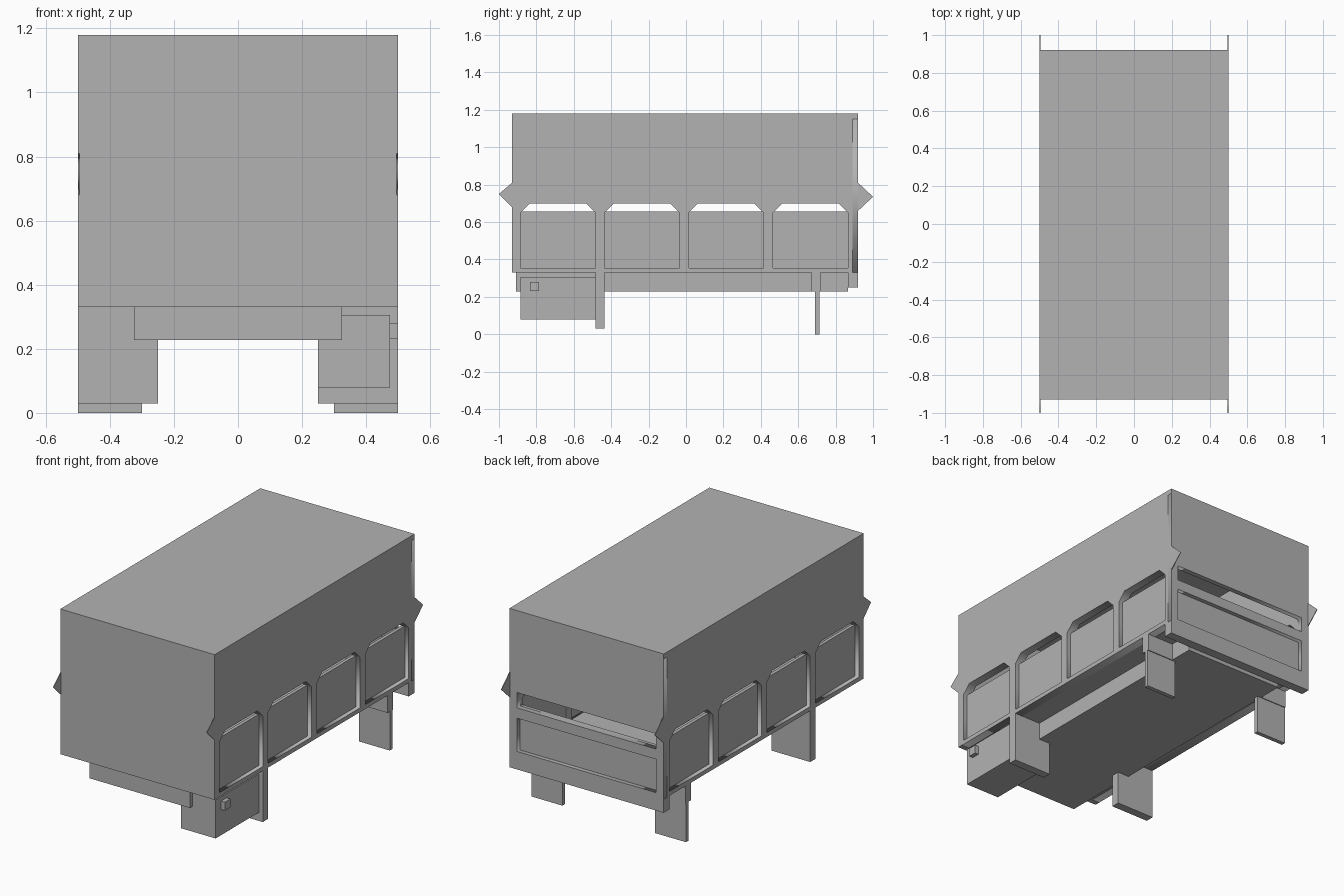
import bpy
from mathutils import Matrix

cube = bpy.data.objects.get("Cube")
if cube:
    bpy.data.objects.remove(cube, do_unlink=True)

COLOUR = (0.45, 0.45, 0.45, 1)
grey = bpy.data.materials.new("plain_grey")
grey.use_nodes = True
grey.diffuse_color = COLOUR
grey.node_tree.nodes["Principled BSDF"].inputs["Base Color"].default_value = COLOUR


def add_object(name, mesh):
    mesh.materials.clear()
    mesh.materials.append(grey)
    obj = bpy.data.objects.new(name, mesh)
    bpy.context.scene.collection.objects.link(obj)
    return obj


def box(name, x, y, z):
    """Box from (min, max) pairs along each axis."""
    verts = [(a, b, c) for a in x for b in y for c in z]
    faces = [(0, 1, 3, 2), (4, 6, 7, 5), (0, 4, 5, 1),
             (2, 3, 7, 6), (0, 2, 6, 4), (1, 5, 7, 3)]
    mesh = bpy.data.meshes.new(name)
    mesh.from_pydata(verts, [], faces)
    return add_object(name, mesh)


def rect(u0, u1, v0, v1):
    return [(u0, v0), (u1, v0), (u1, v1), (u0, v1)]


def plate(name, loops, thickness, matrix):
    """Flat plate cut from an outline and its holes, centred on its plane."""
    curve = bpy.data.curves.new(name, "CURVE")
    curve.dimensions = "2D"
    curve.fill_mode = "BOTH"
    curve.extrude = thickness / 2
    for loop in loops:
        spline = curve.splines.new("POLY")
        spline.points.add(len(loop) - 1)
        for point, (u, v) in zip(spline.points, loop):
            point.co = (u, v, 0, 1)
        spline.use_cyclic_u = True
    temp = bpy.data.objects.new(name + "_outline", curve)
    bpy.context.scene.collection.objects.link(temp)
    bpy.context.view_layer.update()
    graph = bpy.context.evaluated_depsgraph_get()
    mesh = bpy.data.meshes.new_from_object(temp.evaluated_get(graph))
    bpy.data.objects.remove(temp, do_unlink=True)
    mesh.transform(matrix)
    return add_object(name, mesh)


def side_plane(x):
    return Matrix(((0, 0, 1, x), (1, 0, 0, 0), (0, 1, 0, 0), (0, 0, 0, 1)))


def back_plane(y):
    return Matrix(((1, 0, 0, 0), (0, 0, -1, y), (0, 1, 0, 0), (0, 0, 0, 1)))


FRONT, BACK, HALF = -0.93, 0.92, 0.5
FLOOR, EAVE, TOP = 0.33, 0.70, 1.18
CUT = 0.05
bays = [-0.885 + 0.45 * i for i in range(4)]

# Roof, floor and solid front wall
box("roof", (-HALF, HALF), (FRONT, BACK), (TOP - 0.03, TOP))
box("front_wall", (-HALF, HALF), (FRONT, -0.90), (FLOOR, TOP - 0.03))
box("floor", (-0.45, 0.45), (-0.90, 0.89), (FLOOR, 0.35))

# Side walls with four chamfered openings, and the boards set into them
for side, label in ((1, "left"), (-1, "right")):
    holes = []
    for y in bays:
        end = y + 0.40
        holes.append([(y, 0.355), (end, 0.355), (end, EAVE - CUT),
                      (end - CUT, EAVE), (y + CUT, EAVE), (y, EAVE - CUT)])
    plate(label + "_side_wall", [rect(-0.90, 0.89, FLOOR, TOP - 0.03)] + holes,
          0.05, side_plane(side * 0.475))
    for i, y in enumerate(bays):
        box(f"{label}_side_board_{i + 1}", sorted((side * 0.455, side * 0.475)),
            (y, y + 0.40), (0.355, 0.655))

# Back wall with a gap above the tailgate and a recessed board
plate("back_wall", [rect(-HALF, HALF, FLOOR, TOP - 0.03),
                    rect(-0.45, 0.45, 0.61, EAVE),
                    rect(-0.45, 0.45, 0.355, 0.55)],
      0.03, back_plane(0.905))
box("tailgate_board", (-0.45, 0.45), (0.88, 0.895), (0.355, 0.55))
box("tailgate_top_rail", (-0.45, 0.45), (0.87, 0.89), (0.55, 0.61))
box("tailgate_bottom_rail", (-HALF, HALF), (0.865, BACK), (0.25, FLOOR))

# Chassis under the floor
box("chassis", (-0.325, 0.325), (-0.91, 0.865), (0.228, FLOOR))

# Mudguards and thin corner tabs, mirrored on both sides
for side, label in ((1, "left"), (-1, "right")):
    def span(a, b):
        return sorted((side * a, side * b))
    box(label + "_front_mudguard", span(0.25, HALF), (-0.485, -0.435), (0.03, FLOOR))
    box(label + "_rear_mudguard_bracket", span(0.30, HALF), (0.67, 0.72), (0.228, FLOOR))
    box(label + "_rear_mudguard", span(0.30, HALF), (0.69, 0.715), (0, 0.228))
    plate(label + "_front_tab", [[(FRONT, 0.81), (-1, 0.75), (FRONT, 0.68)]],
          0.004, side_plane(side * 0.497))
    plate(label + "_rear_tab", [[(BACK, 0.81), (1, 0.735), (BACK, 0.66)]],
          0.004, side_plane(side * 0.497))

# Storage box with its latch
box("storage_box", (0.25, 0.475), (-0.885, -0.485), (0.08, 0.305))
box("storage_latch", (0.475, HALF), (-0.835, -0.785), (0.23, 0.28))
